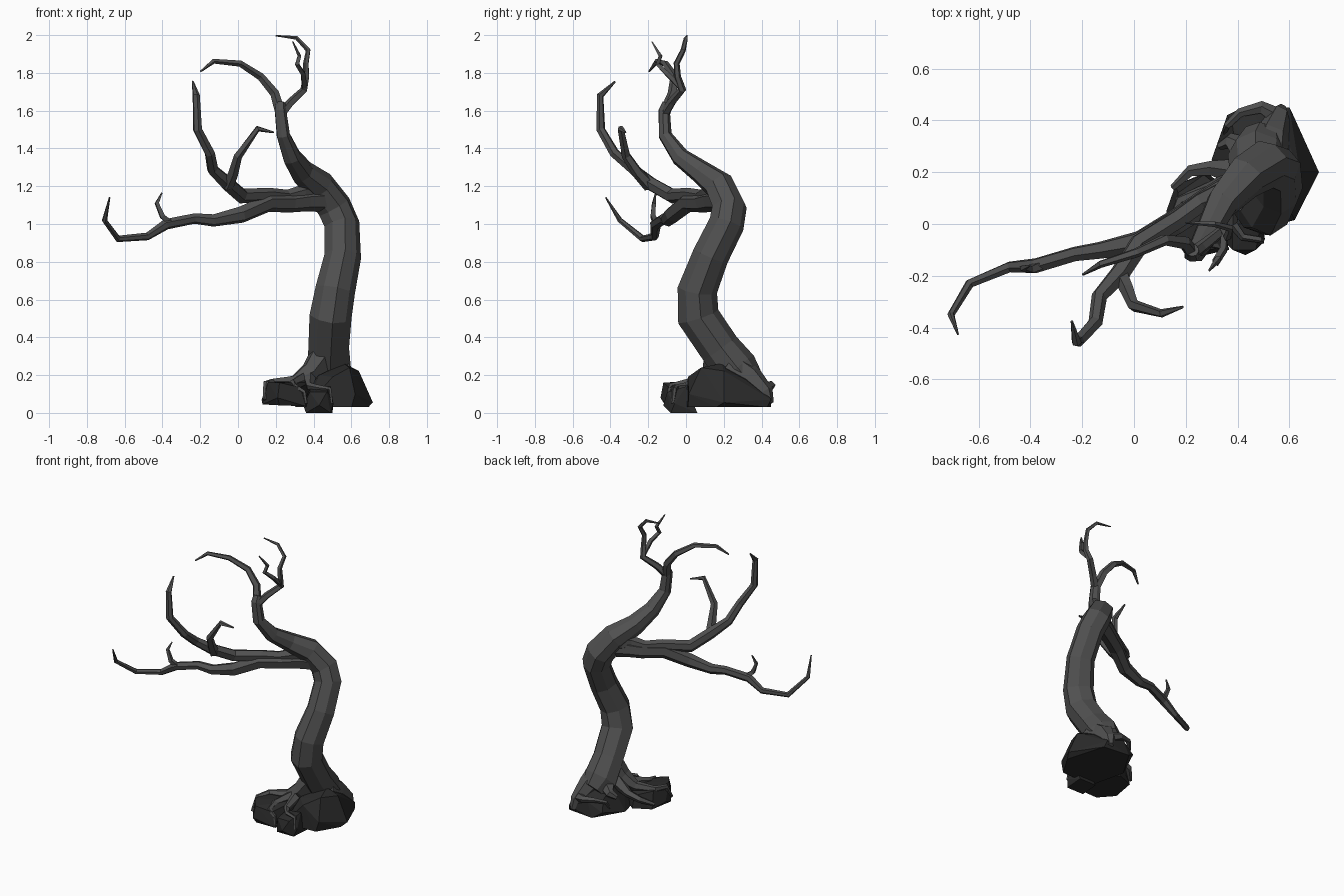
import bpy, bmesh, math
from mathutils import Vector


def material(name, grey):
    m = bpy.data.materials.new(name)
    m.diffuse_color = (grey, grey, grey, 1)
    return m


BARK = material("dark grey bark", 0.08)
STONE = material("charcoal stone", 0.024)


def finish(name, bm, mat):
    bmesh.ops.recalc_face_normals(bm, faces=bm.faces)
    me = bpy.data.meshes.new(name)
    bm.to_mesh(me)
    bm.free()
    me.materials.append(mat)
    ob = bpy.data.objects.new(name, me)
    bpy.context.collection.objects.link(ob)


def limb(name, path, sides=6):
    """Faceted tapering tube through (x, y, z, radius) points."""
    bm = bmesh.new()
    pts = [Vector(p[:3]) for p in path]
    dirs = [(b - a).normalized() for a, b in zip(pts, pts[1:])]
    side = dirs[0].orthogonal().normalized()
    rings = []
    for i, p in enumerate(pts):
        t = (dirs[max(i - 1, 0)] + dirs[min(i, len(dirs) - 1)]).normalized()
        side = (side - t * side.dot(t)).normalized()
        up = t.cross(side)
        ring = []
        for k in range(sides):
            a = 2 * math.pi * k / sides
            r = path[i][3] * (1.06 if k % 2 else 0.98)
            ring.append(bm.verts.new(p + (side * math.cos(a) + up * math.sin(a)) * r))
        rings.append(ring)
    for r0, r1 in zip(rings, rings[1:]):
        for k in range(sides):
            n = (k + 1) % sides
            bm.faces.new((r0[k], r0[n], r1[n], r1[k]))
    bm.faces.new(rings[0])
    bm.faces.new(rings[-1])
    finish(name, bm, BARK)


def rock(name, pts):
    """Chunky faceted boulder: convex hull of a few corners."""
    bm = bmesh.new()
    for p in pts:
        bm.verts.new(p)
    res = bmesh.ops.convex_hull(bm, input=bm.verts)
    junk = [v for v in res["geom_interior"] if isinstance(v, bmesh.types.BMVert)]
    if junk:
        bmesh.ops.delete(bm, geom=junk, context='VERTS')
    finish(name, bm, STONE)


# S-shaped trunk leaning back, then forward to the crown
limb("trunk", [
    (0.495, 0.33, 0.165, 0.085), (0.48, 0.27, 0.225, 0.112), (0.48, 0.18, 0.34, 0.102),
    (0.49, 0.065, 0.51, 0.106), (0.515, 0.06, 0.65, 0.10), (0.555, 0.13, 0.83, 0.092),
    (0.55, 0.215, 1.0, 0.09), (0.51, 0.23, 1.09, 0.09), (0.43, 0.18, 1.20, 0.082),
    (0.34, 0.08, 1.275, 0.063), (0.285, -0.03, 1.355, 0.05), (0.24, -0.11, 1.47, 0.037),
    (0.225, -0.115, 1.60, 0.032), (0.225, -0.10, 1.64, 0.026)], 8)

# Crown branches
limb("crown_left_branch", [
    (0.228, -0.115, 1.58, 0.03), (0.195, -0.07, 1.69, 0.026), (0.12, -0.06, 1.78, 0.022),
    (0.01, -0.11, 1.85, 0.018), (-0.13, -0.155, 1.862, 0.014), (-0.198, -0.195, 1.808, 0.005)], 5)
limb("crown_right_branch", [
    (0.228, -0.115, 1.58, 0.026), (0.28, -0.075, 1.645, 0.023), (0.35, -0.02, 1.71, 0.021),
    (0.362, -0.045, 1.78, 0.018), (0.36, -0.05, 1.85, 0.016), (0.372, -0.015, 1.92, 0.014),
    (0.31, 0.0, 1.985, 0.011), (0.20, 0.005, 1.997, 0.004)], 5)
limb("crown_twig", [
    (0.352, -0.025, 1.72, 0.017), (0.345, -0.10, 1.795, 0.016), (0.313, -0.15, 1.845, 0.015),
    (0.325, -0.135, 1.89, 0.013), (0.29, -0.18, 1.965, 0.004)], 4)

# Low branch reaching out to the left
limb("long_branch", [
    (0.48, 0.20, 1.13, 0.065), (0.36, 0.135, 1.125, 0.056), (0.28, 0.09, 1.115, 0.052),
    (0.16, 0.01, 1.115, 0.05), (0.02, -0.07, 1.052, 0.045), (-0.13, -0.10, 1.02, 0.033),
    (-0.23, -0.115, 1.03, 0.028), (-0.38, -0.16, 1.00, 0.029), (-0.48, -0.165, 0.935, 0.021),
    (-0.635, -0.23, 0.922, 0.018), (-0.707, -0.35, 1.02, 0.014), (-0.68, -0.425, 1.14, 0.004)])
limb("long_branch_twig", [
    (-0.35, -0.155, 1.0, 0.02), (-0.40, -0.175, 1.04, 0.018), (-0.43, -0.17, 1.11, 0.013),
    (-0.403, -0.16, 1.165, 0.004)], 4)

# Rising branch with a side fork
limb("rising_branch", [
    (0.42, 0.18, 1.17, 0.06), (0.34, 0.12, 1.165, 0.045), (0.26, 0.085, 1.145, 0.038),
    (0.17, 0.02, 1.155, 0.037), (0.02, -0.075, 1.15, 0.04), (-0.055, -0.19, 1.215, 0.038),
    (-0.135, -0.28, 1.29, 0.03), (-0.15, -0.38, 1.375, 0.027), (-0.215, -0.452, 1.50, 0.024),
    (-0.222, -0.455, 1.68, 0.019), (-0.24, -0.375, 1.755, 0.005)])
limb("rising_branch_fork", [
    (-0.055, -0.19, 1.20, 0.034), (-0.025, -0.255, 1.27, 0.029), (0.0, -0.315, 1.36, 0.024),
    (0.105, -0.345, 1.505, 0.017), (0.19, -0.32, 1.485, 0.005)], 5)

# Roots gripping the rocks: one thick root behind, thin ones along the rims
limb("back_right_root", [
    (0.51, 0.23, 0.25, 0.085), (0.53, 0.34, 0.185, 0.068), (0.56, 0.42, 0.11, 0.042),
    (0.57, 0.445, 0.05, 0.02)], 6)
limb("back_rim_root", [
    (0.56, 0.41, 0.13, 0.035), (0.49, 0.45, 0.145, 0.024), (0.41, 0.43, 0.15, 0.017),
    (0.36, 0.38, 0.13, 0.013), (0.35, 0.35, 0.08, 0.008)], 5)
limb("back_left_root", [
    (0.46, 0.20, 0.29, 0.08), (0.43, 0.28, 0.20, 0.06), (0.37, 0.32, 0.165, 0.03),
    (0.33, 0.30, 0.14, 0.015)], 6)
limb("left_root", [
    (0.46, 0.18, 0.31, 0.08), (0.39, 0.15, 0.215, 0.062), (0.30, 0.13, 0.165, 0.036),
    (0.18, 0.09, 0.16, 0.022), (0.15, 0.01, 0.155, 0.018), (0.14, -0.04, 0.07, 0.01)], 6)
limb("side_root", [
    (0.40, 0.20, 0.20, 0.05), (0.30, 0.215, 0.145, 0.028), (0.22, 0.205, 0.12, 0.022),
    (0.15, 0.14, 0.08, 0.012)], 5)
limb("front_root", [
    (0.34, 0.11, 0.175, 0.035), (0.29, 0.0, 0.155, 0.022), (0.30, -0.08, 0.14, 0.016),
    (0.35, -0.09, 0.11, 0.012), (0.36, -0.095, 0.05, 0.008)], 5)
limb("front_rock_root", [
    (0.38, 0.10, 0.18, 0.035), (0.38, 0.0, 0.14, 0.02), (0.42, -0.05, 0.135, 0.015),
    (0.485, -0.06, 0.125, 0.013), (0.495, -0.07, 0.05, 0.008)], 5)

# Rocks
rock("large_rock", [
    (0.36, 0.0, 0.03), (0.60, 0.01, 0.03), (0.69, 0.16, 0.03), (0.61, 0.43, 0.03),
    (0.42, 0.45, 0.03), (0.30, 0.25, 0.03), (0.714, 0.2, 0.055), (0.62, 0.015, 0.10),
    (0.59, 0.08, 0.24), (0.56, 0.19, 0.262), (0.64, 0.2, 0.222), (0.43, 0.08, 0.20),
    (0.40, 0.25, 0.19), (0.57, 0.38, 0.15), (0.38, 0.38, 0.14), (0.50, 0.01, 0.19),
    (0.60, 0.45, 0.07), (0.36, 0.42, 0.07), (0.46, 0.44, 0.13)])
rock("left_rock", [
    (0.13, -0.02, 0.045), (0.22, -0.11, 0.04), (0.36, -0.10, 0.035), (0.40, 0.10, 0.035),
    (0.28, 0.20, 0.04), (0.16, 0.15, 0.045), (0.125, 0.05, 0.07), (0.21, -0.135, 0.08),
    (0.16, -0.04, 0.165), (0.22, -0.12, 0.16), (0.33, -0.09, 0.135), (0.38, 0.10, 0.16),
    (0.27, 0.19, 0.13), (0.17, 0.12, 0.16)])
rock("front_rock", [
    (0.36, -0.08, 0.0), (0.49, -0.08, 0.0), (0.50, 0.06, 0.0), (0.37, 0.06, 0.0),
    (0.345, -0.06, 0.04), (0.43, -0.12, 0.04), (0.505, -0.06, 0.05), (0.38, -0.10, 0.11),
    (0.47, -0.10, 0.11), (0.49, 0.0, 0.14), (0.38, 0.0, 0.13)])
